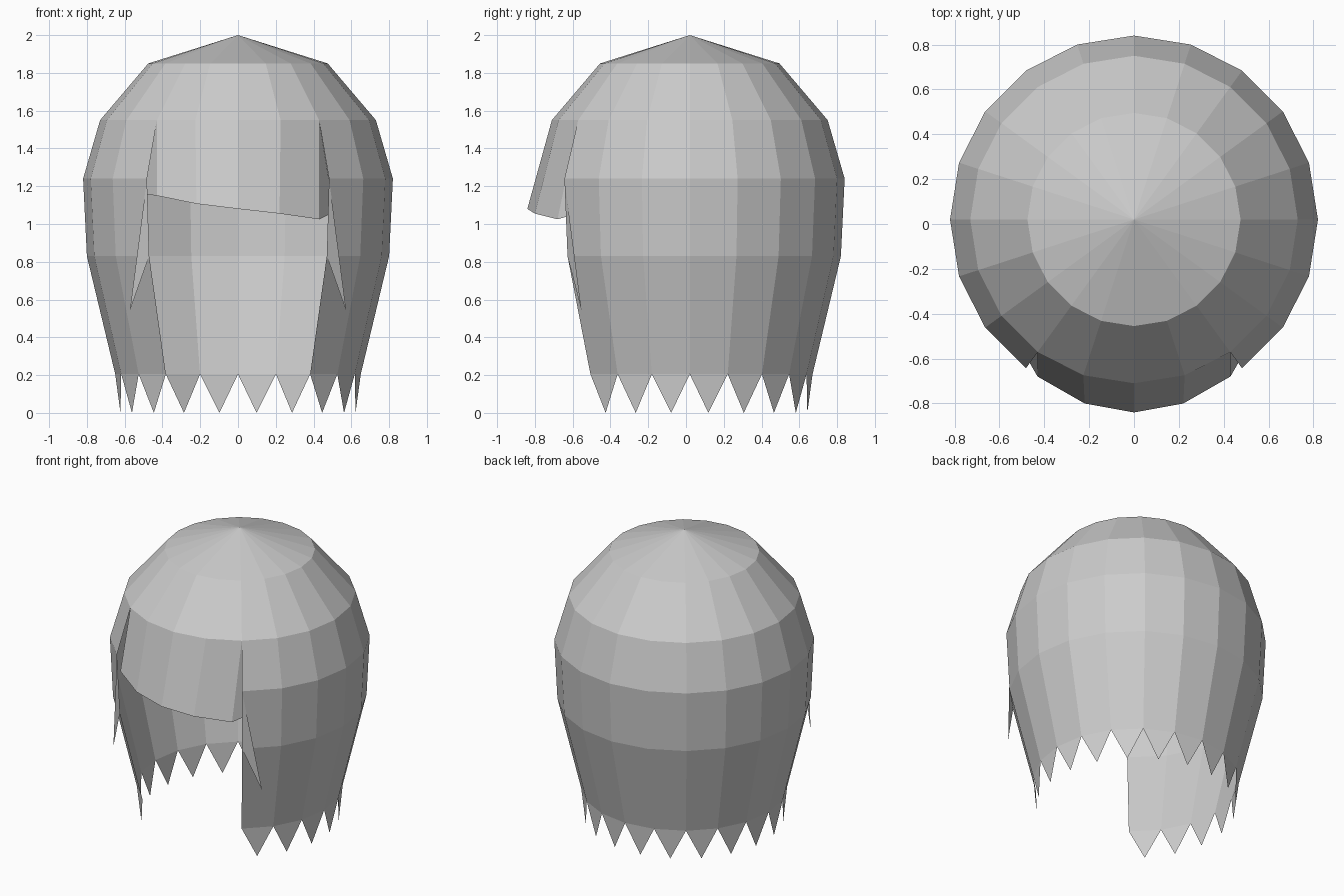
import bpy
from math import sin, cos, radians

if "Cube" in bpy.data.objects:
    bpy.data.objects.remove(bpy.data.objects["Cube"])

SIDES, CY, STEP = 20, 0.02, 18


def at(step, r, z):
    """Point on a ring; step 0 faces the front, counted in 18 degree steps."""
    a = radians(step * STEP)
    return (r * sin(a), CY - r * cos(a), z)


def make(name, verts, faces):
    me = bpy.data.meshes.new(name)
    me.from_pydata(verts, [], faces)
    ob = bpy.data.objects.new(name, me)
    bpy.context.collection.objects.link(ob)
    return ob


def strip(a, b):
    """Quads joining two equal rows of points."""
    n = len(a)
    return a + b, [(i, n + i, n + i + 1, i + 1) for i in range(n - 1)]


def ring(r, z, first, last):
    return [at(i, r, z) for i in range(first, last + 1)]


# Crown: closed cap of hair down to the fringe line
top = ring(0.475, 1.85, 0, SIDES - 1)
low = ring(0.73, 1.55, 0, SIDES - 1)
faces = []
for i in range(SIDES):
    j = (i + 1) % SIDES
    faces += [(i, j, 2 * SIDES), (i, SIDES + i, SIDES + j, j)]
make("crown_hair", top + low + [(0, CY, 2.0)], faces)

# Long hair: open at the face, ending in pointed tips
profile = [(0.73, 1.55), (0.82, 1.24), (0.80, 0.83), (0.65, 0.205)]
first, last = 2, SIDES - 2
n = last - first + 1
verts, faces = [], []
for k, (r, z) in enumerate(profile):
    verts += ring(r, z, first, last)
    if k:
        faces += [((k - 1) * n + i, k * n + i, k * n + i + 1, (k - 1) * n + i + 1)
                  for i in range(n - 1)]
base = (len(profile) - 1) * n
for i in range(n - 1):
    verts.append(at(first + i + 0.5, 0.63, 0.0))
    faces.append((base + i, len(verts) - 1, base + i + 1))
make("long_hair", verts, faces)

# Fringe: slanted panel flaring forward, tucked in at both ends
upper = ring(0.73, 1.55, -2, 2)
lower = [(-0.43, -0.68, 1.15), (-0.22, -0.80, 1.107), (0, -0.84, 1.08),
         (0.22, -0.80, 1.055), (0.43, -0.68, 1.025)]
verts, faces = strip(upper, lower)
verts += [(-0.51, -0.54, 1.16), (0.51, -0.54, 1.065)]
faces += [(0, 10, 5), (4, 9, 11)]
make("fringe", verts, faces)

# Side locks: small pointed strands beside the face
for side, name in ((-1, "side_lock_left"), (1, "side_lock_right")):
    make(name, [at(2 * side, 0.82, 1.24), at(2 * side, 0.80, 0.83),
                at(2.5 * side, 0.81, 0.54)], [(0, 1, 2)])
